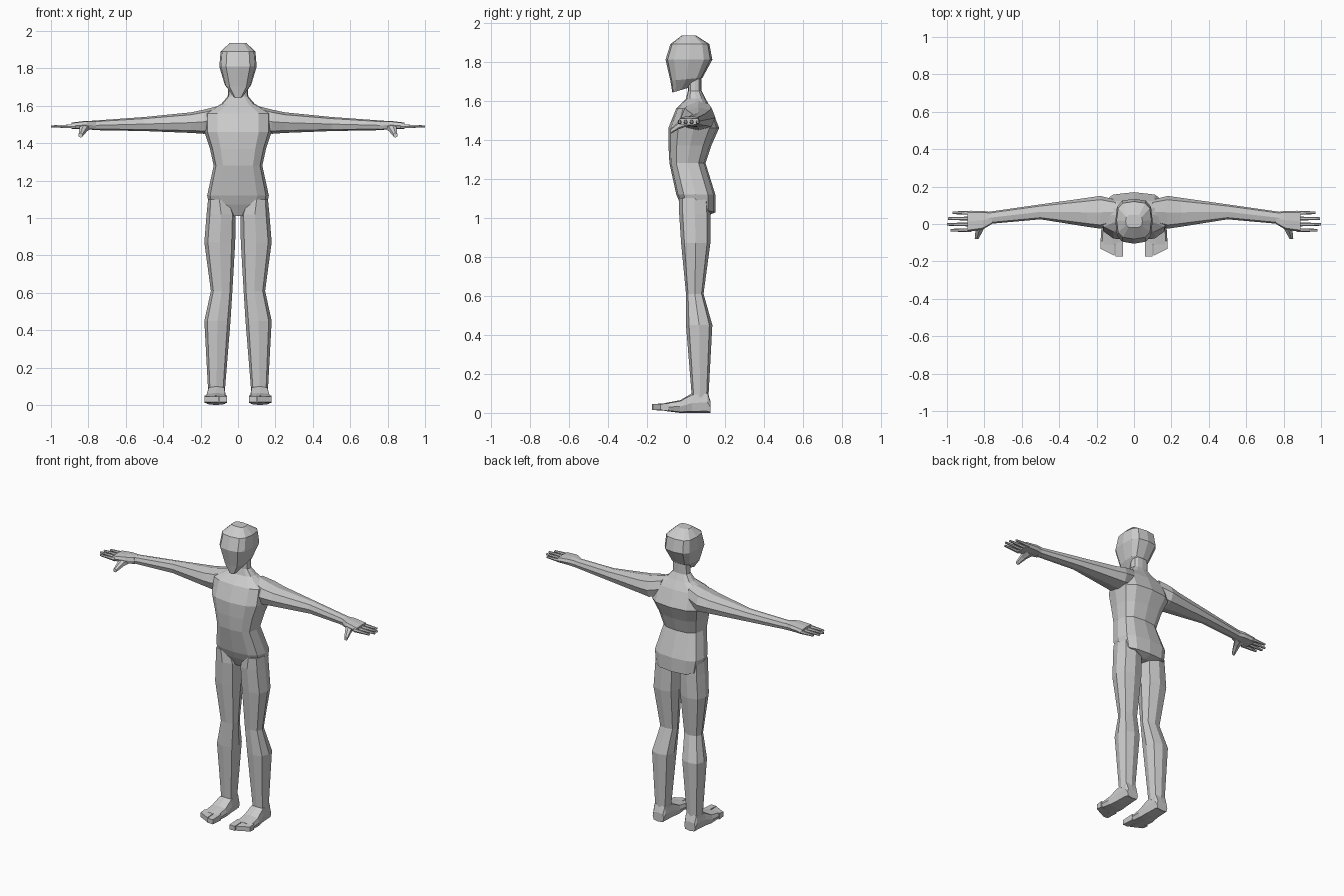
import bpy, bmesh, math
from mathutils import Vector

cube = bpy.data.objects.get("Cube")
if cube:
    bpy.data.objects.remove(cube, do_unlink=True)

clay = bpy.data.materials.new("grey clay")
clay.use_nodes = True
clay.diffuse_color = (.6, .6, .6, 1)
clay.node_tree.nodes["Principled BSDF"].inputs["Base Color"].default_value = clay.diffuse_color


def outline(sides, softness, turned):
    """Closed unit outline, from boxy (low softness) to round (one)."""
    start = math.pi / sides if turned else 0
    angles = [start + math.tau * i / sides for i in range(sides)]
    points = [[math.copysign(abs(round(v, 5)) ** softness, v) for v in (math.cos(a), math.sin(a))]
              for a in angles]
    size = max(max(map(abs, point)) for point in points)
    return [(a / size, b / size) for a, b in points]


def both(half):
    """Range that is symmetric about the middle of the body."""
    return (-half, half)


def around(centre, half):
    """Range that is symmetric about a centre."""
    return (centre - half, centre + half)


def ring(x, y, z, tilt=0):
    """Cross-section: one coordinate is a place, the other two are low-high ranges."""
    spans = [x, y, z]
    axis = next(i for i, span in enumerate(spans) if not isinstance(span, tuple))
    return axis, spans, tilt


def place_ring(bm, section, shape):
    axis, spans, tilt = section
    first, second = (axis + 1) % 3, (axis + 2) % 3
    verts = []
    for point in shape:
        co = Vector()
        for direction, amount in zip((first, second), point):
            low, high = spans[direction]
            co[direction] = (low + high + amount * (high - low)) / 2
        low, high = spans[second]
        co[axis] = spans[axis] + tilt * point[1] * (high - low) / 2
        verts.append(bm.verts.new(co))
    return verts


def loft(name, *sections, sides=8, softness=.75, turned=False, mirror=True):
    """Skin a closed surface over cross-sections, repeated on the other side."""
    bm = bmesh.new()
    shape = outline(sides, softness, turned)
    rings = [place_ring(bm, section, shape) for section in sections]
    for low, high in zip(rings, rings[1:]):
        for i in range(sides):
            j = (i + 1) % sides
            bm.faces.new((low[i], low[j], high[j], high[i]))
    bm.faces.new(rings[0])
    bm.faces.new(rings[-1])
    bmesh.ops.recalc_face_normals(bm, faces=bm.faces)
    mesh = bpy.data.meshes.new(name)
    bm.to_mesh(mesh)
    bm.free()
    mesh.materials.append(clay)
    obj = bpy.data.objects.new(name, mesh)
    bpy.context.collection.objects.link(obj)
    if mirror:
        obj.modifiers.new("other side", "MIRROR")


# Torso from crotch to neck
loft("torso",
     ring(x=both(.03), y=(0, .11), z=1.01),
     ring(x=both(.15), y=(-.03, .15), z=1.05, tilt=-.25),
     ring(x=both(.165), y=(-.05, .15), z=1.12),
     ring(x=both(.13), y=(-.085, .1), z=1.28),
     ring(x=both(.15), y=(-.09, .13), z=1.37),
     ring(x=both(.18), y=(-.09, .17), z=1.46),
     ring(x=both(.18), y=(-.05, .13), z=1.56),
     ring(x=both(.09), y=(0, .1), z=1.61),
     ring(x=both(.055), y=(.01, .08), z=1.65),
     ring(x=both(.05), y=(.01, .08), z=1.76),
     sides=12, softness=.7, mirror=False)

# Head with a tapered face and flat crown
loft("head",
     ring(x=both(.025), y=(-.07, .02), z=1.655, tilt=.3),
     ring(x=both(.07), y=(-.08, .085), z=1.71, tilt=.1),
     ring(x=both(.1), y=(-.105, .135), z=1.81),
     ring(x=both(.093), y=(-.08, .12), z=1.89),
     ring(x=both(.045), y=(-.02, .05), z=1.935),
     sides=12, softness=.65, mirror=False)

# Legs
loft("leg",
     ring(x=(.07, .16), y=(.03, .115), z=.08),
     ring(x=(.04, .18), y=(0, .135), z=.45),
     ring(x=(.03, .145), y=(0, .09), z=.61),
     ring(x=(.015, .18), y=(-.025, .125), z=.87),
     ring(x=(.012, .168), y=(-.035, .125), z=1.02),
     ring(x=(.04, .16), y=(-.035, .12), z=1.1))

# Feet, each with a big toe and a slanted block of small toes
loft("foot",
     ring(x=(.075, .155), y=.125, z=(0, .06)),
     ring(x=(.07, .16), y=.11, z=(0, .11)),
     ring(x=(.065, .165), y=.03, z=(0, .1)),
     ring(x=(.06, .175), y=-.03, z=(0, .065)),
     ring(x=(.06, .18), y=-.11, z=(.01, .05)),
     softness=.5)
for name, inner, outer, front, slant in (("big_toe", .06, .1, -.175, 0),
                                         ("small_toes", .105, .18, -.15, .5)):
    loft(name,
         ring(x=(inner, outer), y=-.09, z=(.01, .05)),
         ring(x=(inner, outer), y=front, z=(.015, .045), tilt=slant),
         sides=4, softness=.5, turned=True)

# Arms from shoulder to wrist
loft("arm",
     ring(x=.1, y=(0, .13), z=(1.47, 1.6)),
     ring(x=.18, y=(-.025, .15), z=(1.45, 1.58)),
     ring(x=.25, y=(-.015, .14), z=(1.455, 1.565)),
     ring(x=.5, y=(.025, .105), z=(1.465, 1.54)),
     ring(x=.78, y=(0, .065), z=(1.47, 1.52)))

# Hands
loft("palm",
     ring(x=.76, y=(0, .063), z=(1.47, 1.52)),
     ring(x=.81, y=(-.03, .07), z=(1.475, 1.52)),
     ring(x=.89, y=(-.042, .07), z=(1.475, 1.51)),
     softness=.5)
for finger, tip in enumerate((.98, 1, .995, .97)):
    middle = -.033 + finger * .031
    loft(f"finger_{finger + 1}",
         ring(x=.87, y=around(middle, .011), z=around(1.49, .012)),
         ring(x=tip, y=around(middle, .007), z=around(1.49, .006)),
         sides=6, softness=.8)

# Thumb, pointing forward and down
loft("thumb",
     ring(x=(.78, .85), y=.01, z=(1.47, 1.51)),
     ring(x=(.805, .85), y=-.035, z=(1.455, 1.495)),
     ring(x=(.83, .853), y=-.08, z=(1.43, 1.455)),
     sides=6, softness=.8)
